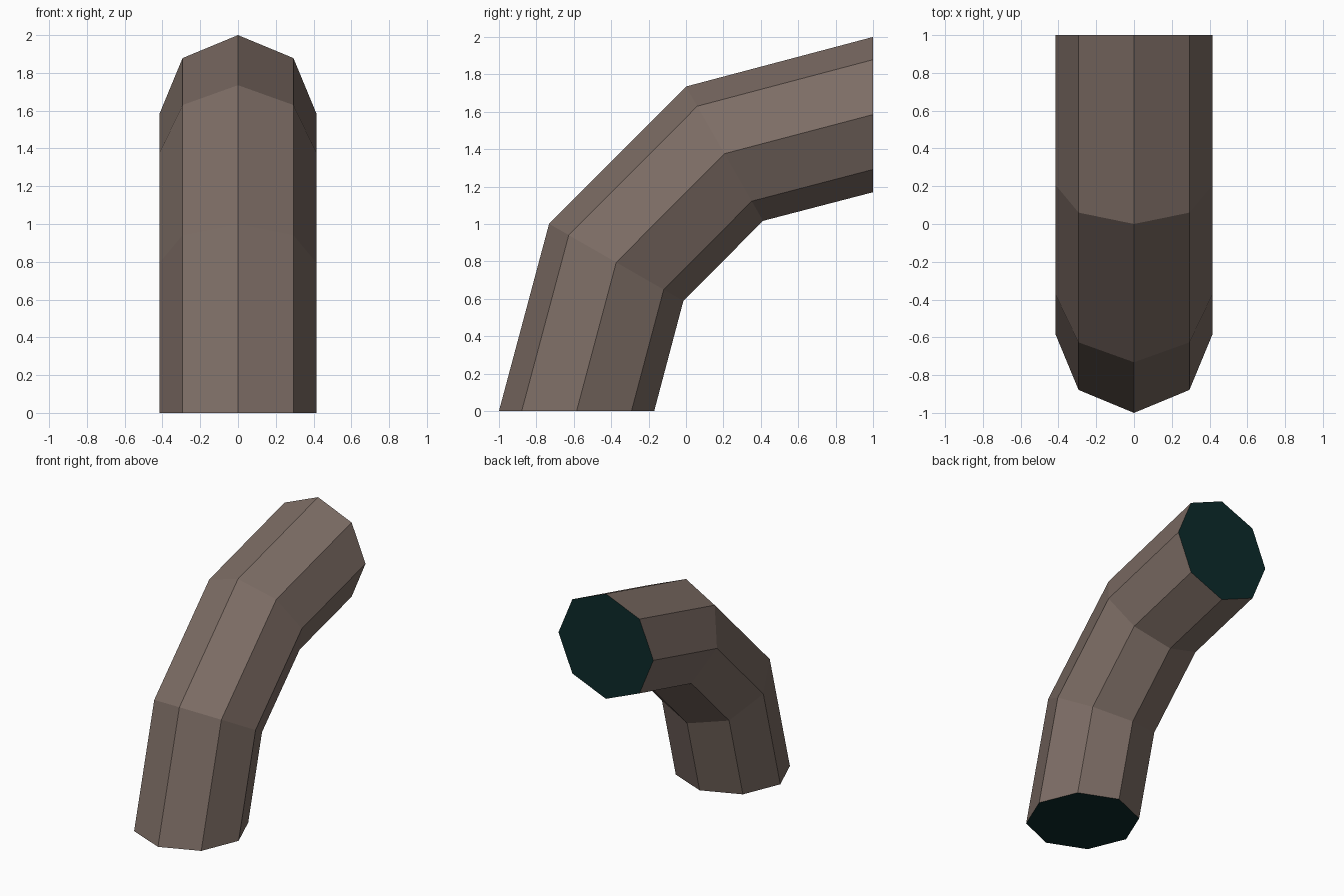
import bpy, bmesh, math

if "Cube" in bpy.data.objects:
    bpy.data.objects.remove(bpy.data.objects["Cube"])


def lin(c):
    c /= 255
    return c / 12.92 if c <= 0.04045 else ((c + 0.055) / 1.055) ** 2.4


def material(name, rgb):
    m = bpy.data.materials.new(name)
    m.diffuse_color = (*[lin(c) for c in rgb], 1)
    m.use_nodes = True
    m.node_tree.nodes["Principled BSDF"].inputs["Base Color"].default_value = m.diffuse_color
    return m


SIDES, R = 8, 0.415
# mitred rings along the bend: centre (y, z) and outward half-axis (y, z)
RINGS = [((-0.585, 0.0), (-0.415, 0.0)),
         ((-0.373, 0.795), (-0.359, 0.206)),
         ((0.206, 1.376), (-0.206, 0.359)),
         ((1.0, 1.585), (0.0, 0.415))]

bm = bmesh.new()
loops = []
for (cy, cz), (ay, az) in RINGS:
    loop = []
    for i in range(SIDES):
        a = math.tau * i / SIDES
        loop.append(bm.verts.new((R * math.sin(a),
                                  cy + ay * math.cos(a),
                                  cz + az * math.cos(a))))
    loops.append(loop)

# pipe walls
for lo, hi in zip(loops, loops[1:]):
    for i in range(SIDES):
        j = (i + 1) % SIDES
        bm.faces.new((lo[i], lo[j], hi[j], hi[i]))

# dark end caps
for loop in (loops[0][::-1], loops[-1]):
    bm.faces.new(loop).material_index = 1

bmesh.ops.recalc_face_normals(bm, faces=bm.faces[:])
mesh = bpy.data.meshes.new("bent_pipe")
bm.to_mesh(mesh)
bm.free()
mesh.materials.append(material("pipe brown", (125, 109, 101)))
mesh.materials.append(material("dark teal opening", (12, 42, 42)))
pipe = bpy.data.objects.new("bent_pipe", mesh)
bpy.context.collection.objects.link(pipe)
